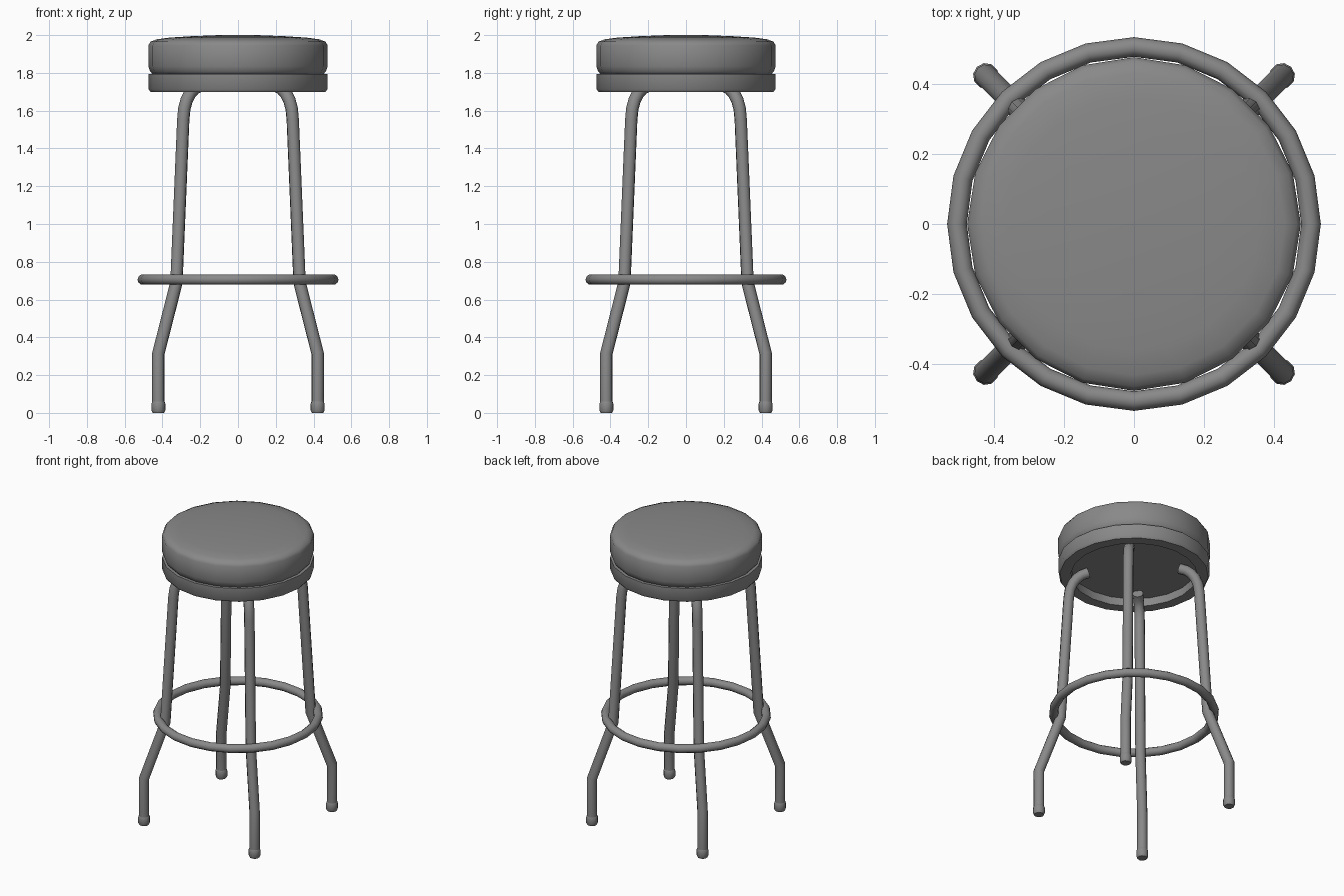
import bpy
import bmesh
from math import cos, sin, pi, radians
from mathutils import Vector, Matrix

cube = bpy.data.objects.get("Cube")
if cube:
    bpy.data.objects.remove(cube, do_unlink=True)

# Single flat colour
grey = bpy.data.materials.new("mid_grey")
grey.use_nodes = True
colour = (0.25, 0.25, 0.25, 1)
grey.diffuse_color = colour
grey.node_tree.nodes["Principled BSDF"].inputs["Base Color"].default_value = colour


def finish(bm, name, angle=40):
    """Clean up the mesh, shade it smooth with sharp edges and link it."""
    bmesh.ops.remove_doubles(bm, verts=bm.verts, dist=0.0001)
    bmesh.ops.recalc_face_normals(bm, faces=bm.faces)
    for f in bm.faces:
        f.smooth = True
    mesh = bpy.data.meshes.new(name)
    bm.to_mesh(mesh)
    bm.free()
    mesh.set_sharp_from_angle(angle=radians(angle))
    mesh.materials.append(grey)
    obj = bpy.data.objects.new(name, mesh)
    bpy.context.collection.objects.link(obj)
    return obj


def skin(bm, loops, closed=False):
    """Join successive vertex loops with quads."""
    pairs = list(zip(loops, loops[1:]))
    if closed:
        pairs.append((loops[-1], loops[0]))
    for a, b in pairs:
        n = len(a)
        for i in range(n):
            j = (i + 1) % n
            bm.faces.new((a[i], a[j], b[j], b[i]))


def lathe(name, profile, sides, closed=False, angle=40):
    """Turn a (radius, height) profile around the z axis."""
    bm = bmesh.new()
    loops = [[bm.verts.new((r * cos(2 * pi * i / sides), r * sin(2 * pi * i / sides), z))
              for i in range(sides)] for r, z in profile]
    skin(bm, loops, closed)
    return finish(bm, name, angle)


def tube(name, path, radius, sides=10):
    """Sweep a mitred round section along a path in the xz plane."""
    bm = bmesh.new()
    pts = [Vector((r, 0, z)) for r, z in path]
    loops = []
    for k, p in enumerate(pts):
        before = (p - pts[k - 1]).normalized() if k else None
        after = (pts[k + 1] - p).normalized() if k + 1 < len(pts) else None
        before, after = before or after, after or before
        tangent = (before + after).normalized()
        side = Vector((0, 1, 0))
        normal = side.cross(tangent) / tangent.dot(before)
        loops.append([bm.verts.new(p + radius * (normal * cos(2 * pi * i / sides)
                                                 + side * sin(2 * pi * i / sides)))
                      for i in range(sides)])
    skin(bm, loops)
    bm.faces.new(loops[0])
    bm.faces.new(loops[-1])
    return finish(bm, name)


# Padded cushion
lathe("seat_cushion", [(0, 1.79), (0.45, 1.79), (0.465, 1.808), (0.475, 1.835),
                       (0.475, 1.945), (0.463, 1.965), (0.43, 1.978), (0.36, 1.987),
                       (0.25, 1.994), (0.1, 2.0), (0, 2.0)], 20, angle=60)

# Band under the cushion, hollow from below
lathe("seat_band", [(0, 1.795), (0.474, 1.795), (0.474, 1.714), (0.464, 1.70),
                    (0.395, 1.70), (0.395, 1.755), (0, 1.755)], 20)

# Ring-shaped foot rest
ring = [(0.504 + 0.028 * cos(2 * pi * i / 10), 0.706 + 0.028 * sin(2 * pi * i / 10))
        for i in range(10)]
lathe("foot_ring", ring, 24, closed=True)

# Four bent legs with end caps
leg_path = [(0.596, 0.03), (0.596, 0.315), (0.461, 0.69), (0.41, 1.55), (0.402, 1.61),
            (0.385, 1.655), (0.36, 1.69), (0.328, 1.715), (0.285, 1.73)]
cap_profile = [(0, 0), (0.031, 0), (0.037, 0.012), (0.037, 0.05), (0.033, 0.06), (0, 0.06)]
corners = ["back_left", "back_right", "front_right", "front_left"]
for k, corner in enumerate(corners):
    turn = Matrix.Rotation(pi / 4 + k * pi / 2, 4, "Z")
    tube(corner + "_leg", leg_path, 0.033).matrix_world = turn
    cap = lathe(corner + "_foot_cap", cap_profile, 10)
    cap.matrix_world = turn @ Matrix.Translation((leg_path[0][0], 0, 0))
